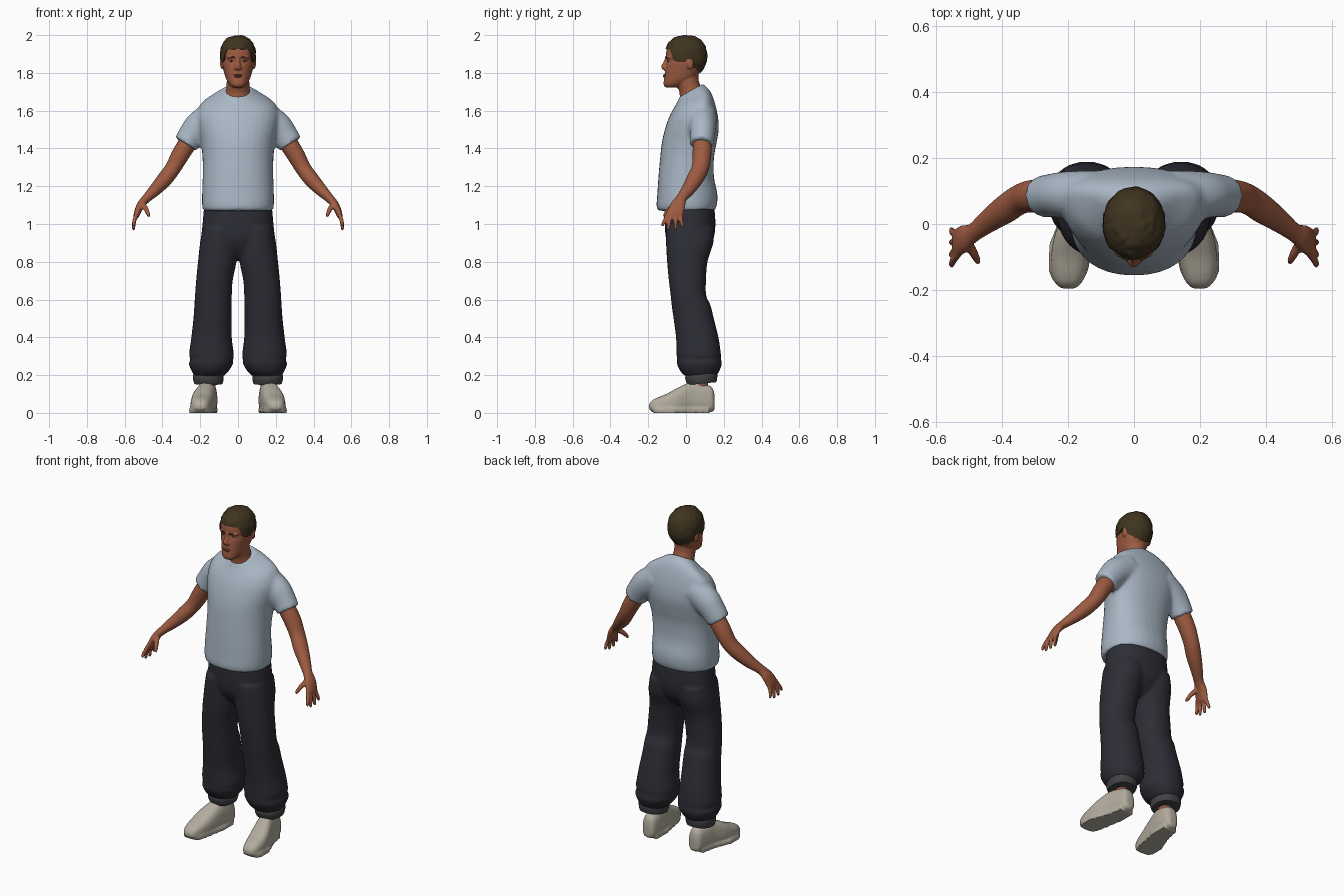
import bpy, bmesh, math
from mathutils import Vector, noise


def material(name, rgb):
    m = bpy.data.materials.new(name)
    m.diffuse_color = (*rgb, 1)
    return m


SKIN = material("skin", (0.34, 0.105, 0.053))
LIP = material("lips", (0.25, 0.066, 0.038))
HAIR = material("hair_brown", (0.05, 0.034, 0.014))
SHIRT = material("shirt_blue_grey", (0.40, 0.475, 0.56))
PANTS = material("pants_navy", (0.026, 0.026, 0.036))
CUFF = material("cuff_grey", (0.055, 0.055, 0.06))
SHOE = material("shoe_beige", (0.45, 0.415, 0.34))
EYE = material("eye_white", (0.45, 0.36, 0.30))
IRIS = material("iris_dark", (0.03, 0.015, 0.01))


def spline(rows, k=4):
    """Catmull-Rom interpolation between rows of numbers."""
    out = []
    for i in range(len(rows) - 1):
        p = [rows[max(0, min(len(rows) - 1, i + d))] for d in (-1, 0, 1, 2)]
        for j in range(k):
            t = j / k
            out.append([0.5 * (2 * b + (c - a) * t + (2 * a - 5 * b + 4 * c - d) * t * t
                               + (3 * b - a - 3 * c + d) * t ** 3) for a, b, c, d in zip(*p)])
    return out + [list(rows[-1])]


def unit(n, count=32):
    """Points of a unit superellipse."""
    f = lambda v: math.copysign(abs(v) ** (2 / n), v)
    return [(f(math.cos(2 * math.pi * i / count)), f(math.sin(2 * math.pi * i / count)))
            for i in range(count)]


def loft(bm, rings):
    vs = [[bm.verts.new(p) for p in r] for r in rings]
    n = len(vs[0])
    for a, b in zip(vs, vs[1:]):
        for i in range(n):
            bm.faces.new((a[i], a[(i + 1) % n], b[(i + 1) % n], b[i]))
    bm.faces.new(vs[0][::-1])
    bm.faces.new(vs[-1])


def body(bm, rows, n=2.2):
    """Upright loft; rows are z, x centre, half width, front y, widest y, back y, tilt."""
    rings = []
    for z, xc, w, yf, yc, yb, tilt in spline(rows):
        ring = []
        for c, s in unit(n):
            dy = s * (yb - yc if s > 0 else yc - yf)
            ring.append((xc + c * w, yc + dy, z + tilt * dy))
        rings.append(ring)
    loft(bm, rings)


def tube(bm, rows, count=20):
    """Loft along a path; rows are x, y, z, radius across, radius along y."""
    rows = spline(rows)
    pts = [Vector(r[:3]) for r in rows]
    rings = []
    for i, r in enumerate(rows):
        t = (pts[min(i + 1, len(pts) - 1)] - pts[max(i - 1, 0)]).normalized()
        ref = Vector((0, 1, 0))
        v = (ref - t * ref.dot(t)).normalized()
        u = t.cross(v)
        rings.append([pts[i] + u * c * r[3] + v * s * r[4] for c, s in unit(2, count)])
    loft(bm, rings)


def ball(bm, loc, size):
    vs = bmesh.ops.create_uvsphere(bm, u_segments=20, v_segments=12, radius=1)["verts"]
    for v in vs:
        v.co = Vector([a + b * c for a, b, c in zip(loc, size, v.co)])


def finish(name, bm, mat, voxel=0, smooth=2):
    bmesh.ops.recalc_face_normals(bm, faces=bm.faces)
    me = bpy.data.meshes.new(name)
    bm.to_mesh(me)
    bm.free()
    ob = bpy.data.objects.new(name, me)
    bpy.context.collection.objects.link(ob)
    me.materials.append(mat)
    bpy.ops.object.select_all(action='DESELECT')
    ob.select_set(True)
    bpy.context.view_layer.objects.active = ob
    if voxel:
        m = ob.modifiers.new("fuse", 'REMESH')
        m.mode, m.voxel_size = 'VOXEL', voxel
        s = ob.modifiers.new("soften", 'SMOOTH')
        s.iterations = smooth
        for mod in ("fuse", "soften"):
            bpy.ops.object.modifier_apply(modifier=mod)
    bpy.ops.object.shade_smooth_by_angle(angle=math.radians(50))
    return ob


# shirt: torso with two short sleeves
bm = bmesh.new()
body(bm, [(1.07, 0, .185, -.15, 0, .15, 0), (1.1, 0, .19, -.156, 0, .163, 0),
          (1.16, 0, .19, -.152, 0, .166, 0), (1.25, 0, .187, -.146, .01, .148, 0),
          (1.35, 0, .188, -.137, .03, .148, 0), (1.43, 0, .197, -.128, .05, .162, 0),
          (1.5, 0, .21, -.112, .06, .173, 0), (1.57, 0, .22, -.088, .08, .169, 0),
          (1.64, 0, .195, -.062, .085, .15, .15), (1.69, 0, .125, -.045, .075, .125, .35),
          (1.715, 0, .07, -.035, .04, .09, .55)])
for s in (-1, 1):
    tube(bm, [(s * .12, .085, 1.57, .085, .078), (s * .2, .088, 1.52, .082, .072),
              (s * .245, .087, 1.47, .072, .066), (s * .278, .083, 1.422, .066, .063)], 32)
finish("shirt", bm, SHIRT, .011, 3)

# trousers: pelvis with two baggy legs
bm = bmesh.new()
body(bm, [(1.09, 0, .18, -.11, .02, .15, 0), (1.0, 0, .188, -.112, .02, .156, 0),
          (.92, 0, .19, -.105, .02, .145, 0), (.86, 0, .13, -.075, .02, .11, 0),
          (.82, 0, .05, -.04, .02, .06, 0)])
legs = [(.98, 0, .187, -.108, .148), (.9, 0, .201, -.106, .145), (.8, .008, .212, -.1, .114),
        (.7, .028, .222, -.091, .106), (.62, .033, .228, -.081, .107), (.57, .033, .231, -.076, .13),
        (.5, .033, .236, -.066, .147), (.4, .033, .247, -.053, .172), (.31, .022, .259, -.05, .185),
        (.285, .026, .252, -.048, .184), (.26, .026, .261, -.048, .19), (.22, .05, .245, -.03, .176),
        (.195, .075, .23, -.005, .16)]
for s in (-1, 1):
    body(bm, [(z, s * (a + b) / 2, (b - a) / 2, f, (f + k) / 2, k, 0) for z, a, b, f, k in legs])
finish("trousers", bm, PANTS, .011)

for s, side in ((-1, "right"), (1, "left")):
    # turned-up trouser cuff
    bm = bmesh.new()
    body(bm, [(.215, s * .157, .07, .01, .085, .15, .1), (.2, s * .157, .08, -.004, .085, .165, .1),
              (.175, s * .157, .08, 0, .085, .165, .1), (.155, s * .157, .075, .01, .085, .16, .1)])
    finish(side + "_cuff", bm, CUFF)

    # ankle
    bm = bmesh.new()
    tube(bm, [(s * .155, .078, .1, .036, .04), (s * .155, .076, .22, .036, .04)])
    finish(side + "_ankle", bm, SKIN)

    # shoe, narrower at the top and turned slightly outward
    bm = bmesh.new()
    rings = []
    for y, xc, w, z0, z1 in spline([
            (.152, .155, .022, .02, .09), (.138, .155, .042, .006, .135), (.09, .157, .052, .006, .155),
            (.03, .166, .056, .006, .165), (-.04, .183, .064, .006, .135), (-.1, .193, .063, .006, .102),
            (-.15, .198, .055, .006, .082), (-.18, .199, .042, .01, .066), (-.196, .199, .022, .02, .045)]):
        rings.append([(s * (xc + c * w * (1 - .16 * (k + 1) / 2)), y, (z0 + z1) / 2 + k * (z1 - z0) / 2)
                      for c, k in unit(2.8)])
    loft(bm, rings)
    # sole
    prof = [(.12, .155, .045), (.03, .163, .056), (-.06, .19, .066), (-.14, .199, .06), (-.175, .2, .044)]
    outline = [(s * (x + w), y) for y, x, w in prof] + [(s * (x - w), y) for y, x, w in prof[::-1]]
    loft(bm, [[(x, y, z) for x, y in outline] for z in (0, .025)])
    finish(side + "_shoe", bm, SHOE, .008)

    # arm with hand and fingers
    bm = bmesh.new()
    tube(bm, [(s * .22, .085, 1.5, .05, .05), (s * .3, .085, 1.375, .048, .05),
              (s * .345, .075, 1.295, .042, .046), (s * .39, .045, 1.235, .041, .044),
              (s * .44, .01, 1.18, .033, .036), (s * .485, -.025, 1.135, .024, .029),
              (s * .515, -.042, 1.1, .021, .04), (s * .535, -.058, 1.055, .017, .045),
              (s * .54, -.062, 1.035, .012, .042)])
    for y0, y1, tip in ((-.093, -.124, .985), (-.072, -.094, .968), (-.05, -.055, .966), (-.028, -.018, .98)):
        tube(bm, [(s * .534, y0, 1.06, .011, .011), (s * .548, (y0 + y1) / 2 - .003, 1.02, .011, .011),
                  (s * .553, y1, tip + .012, .009, .009), (s * .552, y1, tip, .004, .004)], 10)
    tube(bm, [(s * .505, -.055, 1.105, .016, .016), (s * .485, -.09, 1.075, .013, .014),
              (s * .474, -.112, 1.048, .01, .01), (s * .472, -.117, 1.038, .005, .005)], 10)
    finish(side + "_arm", bm, SKIN, .006)

    # eye and brow
    bm = bmesh.new()
    ball(bm, (s * .034, -.088, 1.863), (.014, .0105, .005))
    finish(side + "_eye", bm, EYE)
    bm = bmesh.new()
    ball(bm, (s * .034, -.0945, 1.863), (.005, .0055, .0048))
    finish(side + "_iris", bm, IRIS)
    bm = bmesh.new()
    tube(bm, [(s * .016, -.106, 1.881, .003, .005), (s * .035, -.1, 1.885, .003, .005),
              (s * .053, -.083, 1.881, .002, .004)], 8)
    finish(side + "_brow", bm, HAIR)

# head with nose, brow ridge, ears and neck
bm = bmesh.new()
body(bm, [(1.722, 0, .024, -.105, -.08, -.04, 0), (1.738, 0, .045, -.119, -.06, 0, 0),
          (1.77, 0, .064, -.116, -.02, .05, 0), (1.81, 0, .076, -.111, 0, .075, 0),
          (1.845, 0, .083, -.106, 0, .09, 0), (1.868, 0, .084, -.1, 0, .097, 0),
          (1.89, 0, .085, -.106, 0, .1, 0), (1.925, 0, .085, -.102, 0, .1, 0),
          (1.955, 0, .075, -.085, 0, .09, 0), (1.98, 0, .04, -.045, 0, .05, 0)])
tube(bm, [(0, .04, 1.62, .085, .075), (0, .025, 1.7, .064, .06), (0, .01, 1.75, .06, .058),
          (0, .005, 1.82, .06, .06)], 28)
tube(bm, [(0, -.1, 1.885, .01, .01), (0, -.108, 1.855, .011, .012), (0, -.117, 1.832, .015, .015),
          (0, -.112, 1.82, .012, .01)], 14)
for s in (-1, 1):
    ball(bm, (s * .012, -.112, 1.825), (.01, .011, .008))
    ball(bm, (s * .033, -.088, 1.882), (.026, .016, .008))
    ball(bm, (s * .086, .022, 1.85), (.009, .018, .03))
finish("head", bm, SKIN, .0055)

# lips
bm = bmesh.new()
ball(bm, (0, -.111, 1.788), (.024, .0115, .005))
ball(bm, (0, -.111, 1.78), (.02, .0115, .0045))
finish("lips", bm, LIP)

# short wavy hair: dome whose lower edge varies round the head
bm = bmesh.new()
EDGE = [(0, 72), (38, 74), (58, 104), (82, 106), (98, 95), (118, 125), (150, 142), (180, 145)]


def hair_edge(deg):
    for (a, p), (b, q) in zip(EDGE, EDGE[1:]):
        if deg <= b:
            t = (deg - a) / (b - a)
            return p + (q - p) * t * t * (3 - 2 * t)
    return EDGE[-1][1]


rings = []
for j in range(1, 24):
    ring = []
    for i in range(56):
        a = 2 * math.pi * i / 56
        deg = math.degrees(a)
        phi = math.radians(hair_edge(min(deg, 360 - deg))) * min(j, 22) / 22
        r, h = math.sin(phi) ** .82, math.cos(phi)
        h = math.copysign(abs(h) ** .9, h)
        p = Vector((math.sin(a) * r * .095, -math.cos(a) * r * .112, h * .108))
        p *= 1 + .045 * noise.noise(p * 45)
        if j == 23:
            p *= .8
        ring.append(p + Vector((0, 0, 1.89)))
    rings.append(ring)
loft(bm, rings)
finish("hair", bm, HAIR)
